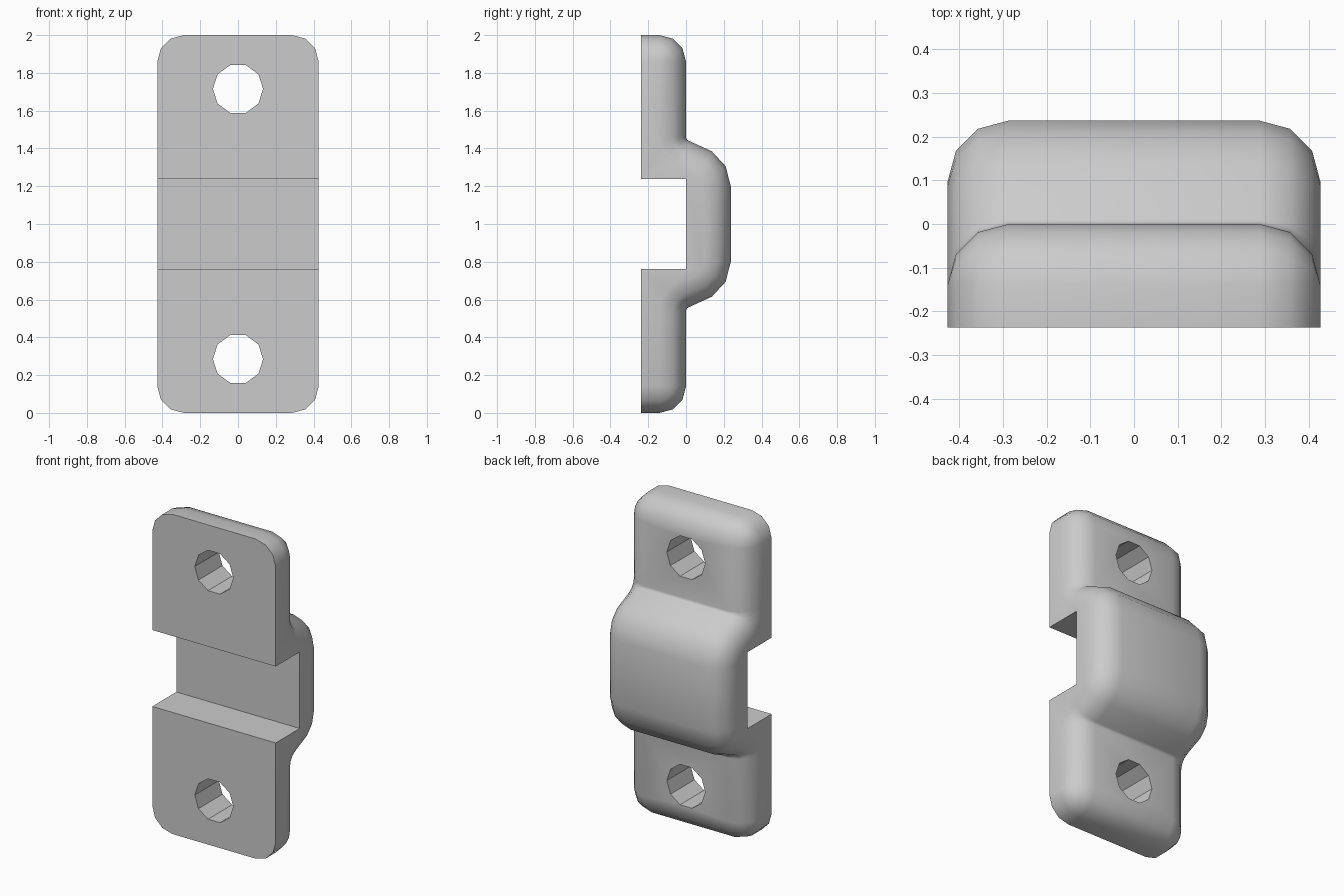
import bpy, bmesh
from math import sin, cos, radians, pi
from mathutils import Matrix

cube = bpy.data.objects.get("Cube")
if cube:
    bpy.data.objects.remove(cube, do_unlink=True)

HALF_W, FRONT, ROUND = 0.427, -0.237, 0.14
NOTCH, HOLE_Z, HOLE_R = 0.239, 0.715, 0.133

grey = bpy.data.materials.new("grey")
grey.use_nodes = True
grey.diffuse_color = (0.6, 0.6, 0.6, 1)
grey.node_tree.nodes["Principled BSDF"].inputs["Base Color"].default_value = (0.6, 0.6, 0.6, 1)


def arc(cy, cz, r, a0, a1, steps):
    """Arc points in the side plane; a negative radius gives a hollow fillet."""
    angles = [radians(a0 + (a1 - a0) * i / steps) for i in range(steps + 1)]
    return [(cy + r * cos(a), cz + r * sin(a)) for a in angles]


def side_profile(d):
    """Closed side outline, heights from the middle, back surface inset by d."""
    upper = [(0, NOTCH), (FRONT, NOTCH), (FRONT, 1 - d)]
    upper += arc(-ROUND, 1 - ROUND, ROUND - d, 90, 0, 3)      # rounded end
    upper += arc(0.02, 0.46, -(0.02 + d), 0, 68, 3)           # fillet into the bulge
    upper += arc(0.016, 0.2, 0.221 - d, 57, 0, 2)             # bulge shoulder
    return upper + [(y, -z) for y, z in reversed(upper)]


# Clamp body: side outlines lofted across the width with rounded back edges
stations = [(HALF_W - ROUND * (1 - cos(radians(a))), ROUND * (1 - sin(radians(a))))
            for a in (0, 30, 60, 90)]
stations = [(-x, d) for x, d in stations] + [(x, d) for x, d in reversed(stations)]
bm = bmesh.new()
rings = [[bm.verts.new((x, y, z + 1)) for y, z in side_profile(d)] for x, d in stations]
for a, b in zip(rings, rings[1:]):
    for i in range(len(a)):
        j = (i + 1) % len(a)
        bm.faces.new((a[i], a[j], b[j], b[i]))
bm.faces.new(rings[0])
bm.faces.new(rings[-1])
bmesh.ops.remove_doubles(bm, verts=bm.verts, dist=0.0005)
bmesh.ops.recalc_face_normals(bm, faces=bm.faces)
mesh = bpy.data.meshes.new("clamp_bracket")
bm.to_mesh(mesh)
bm.free()
bracket = bpy.data.objects.new("clamp_bracket", mesh)
bpy.context.collection.objects.link(bracket)
mesh.materials.append(grey)

# Ten-sided bolt hole cutters
bm = bmesh.new()
for side in (-1, 1):
    place = (Matrix.Translation((0, -0.1, 1 + side * HOLE_Z))
             @ Matrix.Rotation(pi / 2, 4, "X"))
    ring = bmesh.ops.create_cone(bm, cap_ends=True, segments=10, radius1=HOLE_R,
                                 radius2=HOLE_R, depth=0.6)["verts"]
    # Turn so that a corner points sideways
    first = max(ring, key=lambda v: v.co.x).co
    turn = Matrix.Rotation(0 if first.x > HOLE_R * 0.99 else pi / 10, 4, "Z")
    bmesh.ops.transform(bm, matrix=place @ turn, verts=ring)
cut_mesh = bpy.data.meshes.new("bolt_hole_cutter")
bm.to_mesh(cut_mesh)
bm.free()
cut_mesh.materials.append(grey)
cutter = bpy.data.objects.new("bolt_hole_cutter", cut_mesh)
bpy.context.collection.objects.link(cutter)

# Drill the holes, apply, and drop the cutter
drill = bracket.modifiers.new("bolt_holes", "BOOLEAN")
drill.operation, drill.solver, drill.object = "DIFFERENCE", "EXACT", cutter
bpy.ops.object.select_all(action="DESELECT")
bpy.context.view_layer.objects.active = bracket
bracket.select_set(True)
bpy.ops.object.modifier_apply(modifier=drill.name)
bpy.data.objects.remove(cutter, do_unlink=True)

bpy.ops.object.shade_smooth_by_angle(angle=radians(33))
